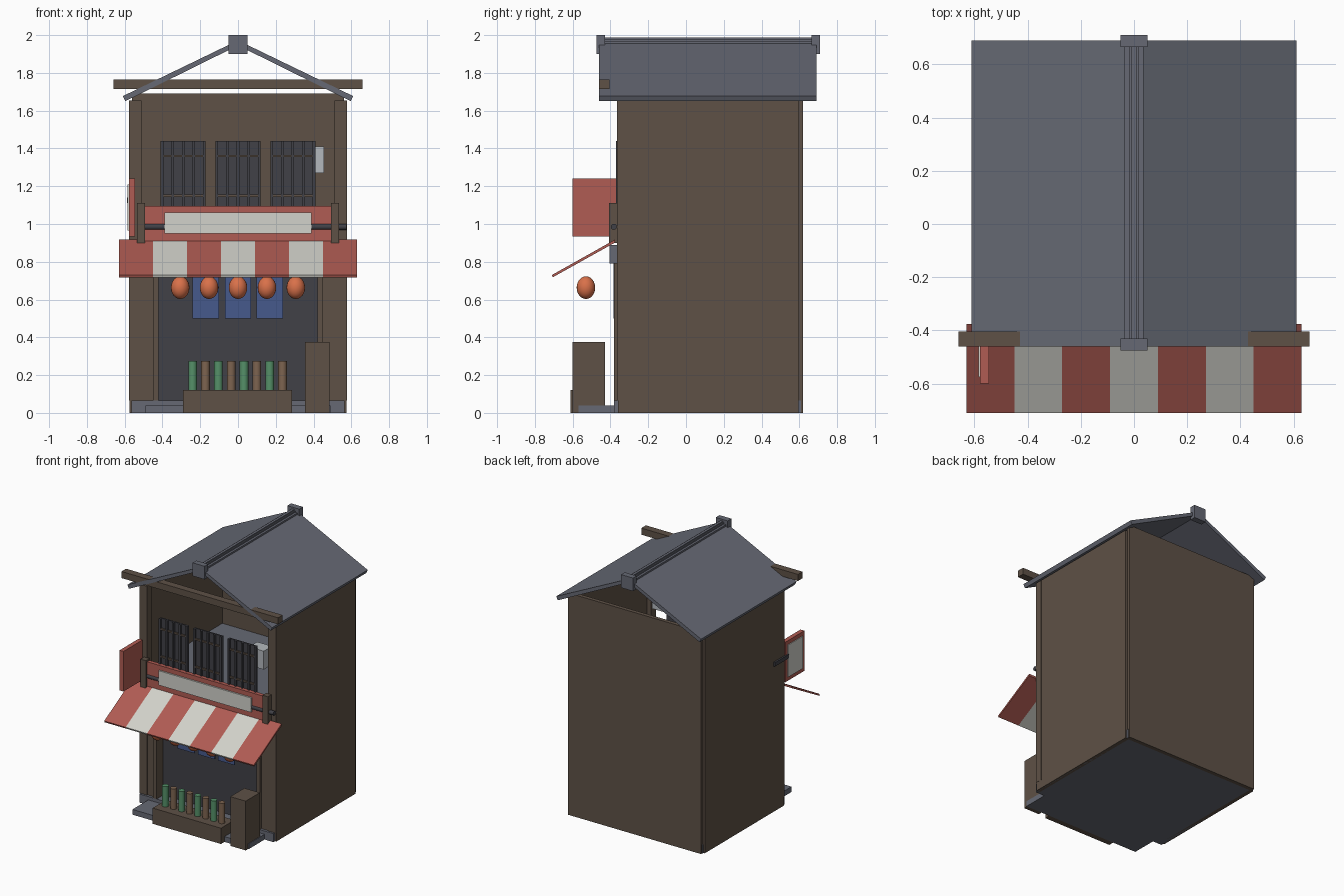
import bpy, bmesh, math
from mathutils import Matrix

if "Cube" in bpy.data.objects:
    bpy.data.objects.remove(bpy.data.objects["Cube"])


def mat(name, hexcol):
    rgb = [int(hexcol[i:i + 2], 16) / 255 for i in (0, 2, 4)]
    m = bpy.data.materials.new(name)
    m.diffuse_color = [((c + .055) / 1.055) ** 2.4 for c in rgb] + [1]
    m.use_nodes = True
    m.node_tree.nodes["Principled BSDF"].inputs["Base Color"].default_value = m.diffuse_color
    return m


WOOD = mat("wood", "5e5146")
SLATE = mat("slate", "666974")
DARK = mat("dark", "414147")
RED = mat("red", "b05c53")
CREAM = mat("cream", "d2d2cb")
BLUE = mat("blue", "465a8c")
ORANGE = mat("orange", "d9714a")
GREEN = mat("green", "559068")
BROWN = mat("brown_glass", "7d6450")
GREY = mat("light_grey", "b4b9be")


def finish(name, bm, m):
    me = bpy.data.meshes.new(name)
    bmesh.ops.recalc_face_normals(bm, faces=bm.faces)
    bm.to_mesh(me)
    bm.free()
    me.materials.append(m)
    ob = bpy.data.objects.new(name, me)
    bpy.context.collection.objects.link(ob)
    return ob


def box(name, x, y, z, m):
    """Box from (min, max) ranges."""
    bm = bmesh.new()
    bmesh.ops.create_cube(bm, size=1)
    for v in bm.verts:
        v.co = [r[0] + (c + .5) * (r[1] - r[0]) for r, c in zip((x, y, z), v.co)]
    return finish(name, bm, m)


def pair(name, x, y, z, m):
    """Box and its mirror image across x = 0."""
    box(name + "_right", x, y, z, m)
    box(name + "_left", (-x[1], -x[0]), y, z, m)


def cyl(name, r, length, loc, m, axis='Z', sides=16):
    bm = bmesh.new()
    rot = Matrix.Rotation(math.pi / 2, 4, 'Y') if axis == 'X' else Matrix()
    bmesh.ops.create_cone(bm, cap_ends=True, segments=sides, radius1=r, radius2=r,
                          depth=length, matrix=Matrix.Translation(loc) @ rot)
    for f in bm.faces:
        f.smooth = len(f.verts) == 4
    return finish(name, bm, m)


def extrude(name, pts, axis, a, b, m):
    """Extrude a closed 2D profile along x (pts = y,z) or y (pts = x,z)."""
    bm = bmesh.new()
    place = (lambda p, t: (t, *p)) if axis == 'X' else (lambda p, t: (p[0], t, p[1]))
    f = bm.faces.new([bm.verts.new(place(p, a)) for p in pts])
    ext = bmesh.ops.extrude_face_region(bm, geom=[f])['geom']
    d = place((0, 0), b - a)
    bmesh.ops.translate(bm, vec=d, verts=[g for g in ext if isinstance(g, bmesh.types.BMVert)])
    return finish(name, bm, m)


# Open-fronted shell: base, step, walls, floor
box("foundation", (-.565, .565), (-.38, .61), (0, .065), SLATE)
box("front_step", (-.49, .49), (-.57, -.38), (0, .04), SLATE)
pair("side_wall", (.545, .575), (-.36, .595), (0, 1.655), WOOD)
box("back_wall", (-.56, .56), (.59, .62), (0, 1.69), WOOD)
pair("corner_post", (.51, .576), (-.365, -.31), (.065, 1.655), WOOD)
box("upper_floor", (-.545, .545), (-.33, .59), (.95, 1.0), SLATE)

# Shop front
box("shop_front_panel", (-.545, .545), (-.30, -.28), (.065, .95), DARK)
pair("shop_frame_outer", (.45, .51), (-.36, -.30), (.065, .80), WOOD)
pair("shop_frame_inner", (.42, .45), (-.38, -.30), (.065, .80), WOOD)
box("shop_lintel", (-.50, .50), (-.405, -.36), (.79, .89), SLATE)
for i, x in enumerate((-.17, 0, .168)):
    box(f"door_curtain_{i}", (x - .07, x + .07), (-.383, -.373), (.50, .80), BLUE)

# Lattice windows on the upper storey
for i, x in enumerate((-.29, 0, .29)):
    box(f"window_pane_{i}", (x - .118, x + .118), (-.355, -.345), (1.0, 1.44), DARK)
    for j in range(5):
        c = x - .112 + j * .056
        box(f"window_bar_{i}_{j}", (c - .007, c + .007), (-.37, -.35), (1.0, 1.44), DARK)
    for j, z in enumerate((1.15, 1.36)):
        box(f"window_rail_{i}_{j}", (x - .118, x + .118), (-.366, -.35), (z - .006, z + .006), WOOD)
box("wall_unit", (.33, .455), (-.34, -.24), (1.27, 1.41), GREY)

# Sign board with posts and pipe
box("sign_board", (-.535, .535), (-.39, -.36), (.90, 1.095), RED)
box("sign_face", (-.39, .39), (-.402, -.388), (.95, 1.06), CREAM)
pair("sign_post", (.492, .536), (-.407, -.36), (.90, 1.11), WOOD)
cyl("sign_pipe", .016, 1.11, (.02, -.382, .985), DARK, 'X', 12)

# Projecting side sign and its bracket
box("side_sign", (-.578, -.545), (-.60, -.37), (.935, 1.24), RED)
box("side_sign_face", (-.584, -.576), (-.575, -.395), (.965, 1.21), CREAM)
box("side_sign_bracket", (-.588, -.56), (-.40, -.23), (1.11, 1.14), DARK)

# Striped awning
for i in range(7):
    x = -.63 + i * .18
    extrude(f"awning_stripe_{i}", [(-.375, .918), (-.375, .902), (-.705, .718), (-.71, .73)],
            'X', x, x + .18, CREAM if i % 2 else RED)

# Lanterns
for i in range(5):
    bm = bmesh.new()
    bmesh.ops.create_uvsphere(bm, u_segments=20, v_segments=12, radius=1,
                              matrix=Matrix.Translation((-.306 + .153 * i, -.53, .663))
                              @ Matrix.Diagonal((.049, .049, .06, 1)))
    for f in bm.faces:
        f.smooth = True
    finish(f"lantern_{i}", bm, ORANGE)

# Bottle crate and cabinet
box("crate", (-.29, .285), (-.612, -.45), (0, .12), WOOD)
for i in range(8):
    cyl(f"bottle_{i}", .023, .155, (-.24 + i * .068, -.53, .1975), BROWN if i % 2 else GREEN)
box("cabinet", (.355, .485), (-.60, -.43), (0, .375), WOOD)

# Gable roof
for s, side in ((1, "right"), (-1, "left")):
    extrude(f"roof_{side}", [(0, 1.945), (0, 1.972), (s * .61, 1.677), (s * .597, 1.65)],
            'Y', -.46, .69, SLATE)
for i, (w, z) in enumerate(((.035, 1.968), (.018, 1.978), (.01, 1.987))):
    box(f"ridge_cap_{i}", (-w, w), (-.465, .70), (1.945, z), SLATE)
box("ridge_end_front", (-.05, .05), (-.475, -.43), (1.90, 2.0), SLATE)
box("ridge_end_back", (-.05, .05), (.665, .71), (1.90, 2.0), SLATE)
box("eave_beam", (-.66, .66), (-.46, -.405), (1.715, 1.765), WOOD)
